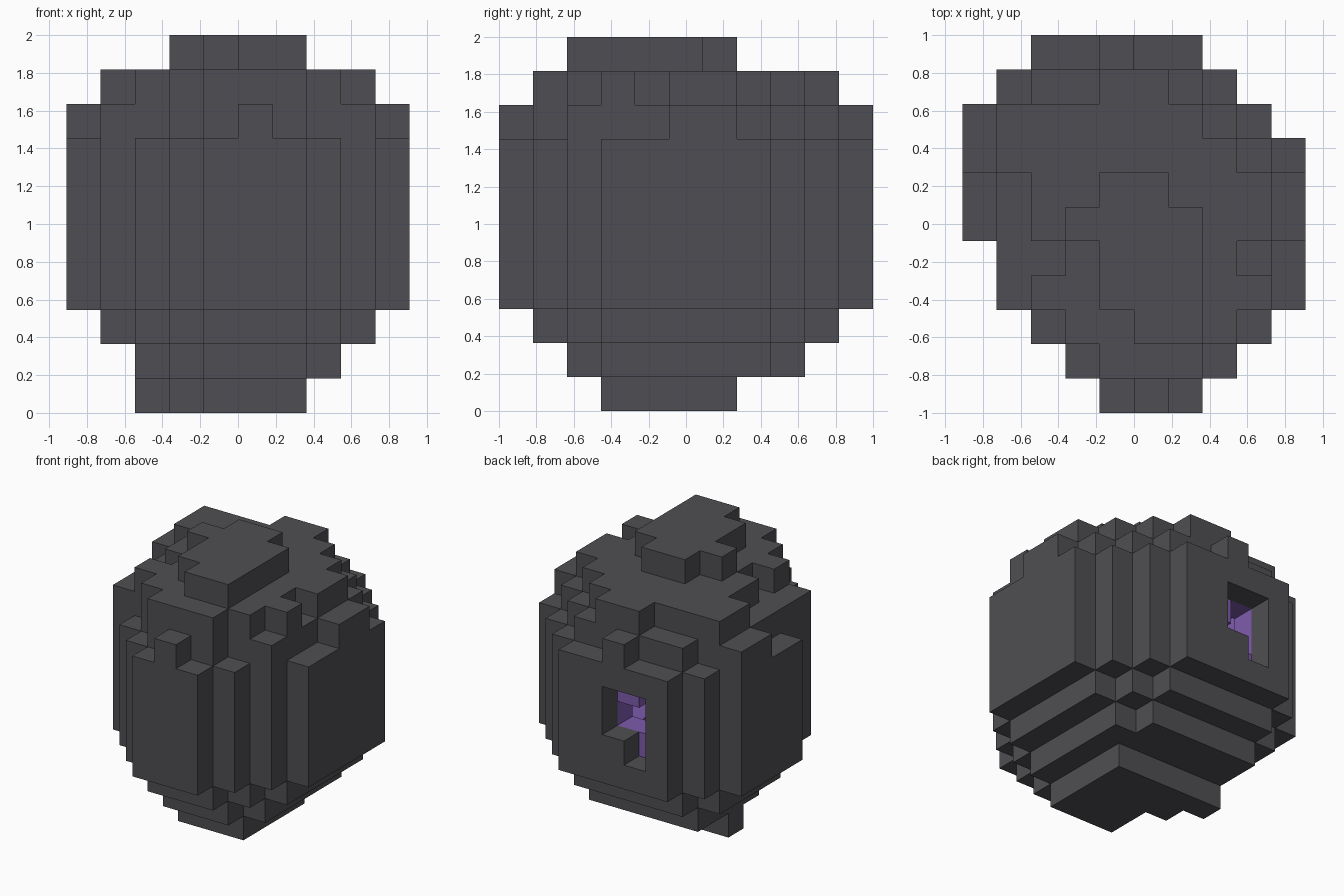
import bpy
import bmesh
from mathutils import Vector

cube = bpy.data.objects.get("Cube")
if cube:
    bpy.data.objects.remove(cube, do_unlink=True)

UNIT = 2 / 11
ORIGIN = Vector((-5, -5.5, 0))
AXES = [Vector(a) for a in ((1, 0, 0), (0, 1, 0), (0, 0, 1))]
STEPS = [a * s for a in AXES for s in (1, -1)]


def make_material(name, colour):
    mat = bpy.data.materials.new(name)
    mat.use_nodes = True
    mat.diffuse_color = (*colour, 1)
    bsdf = mat.node_tree.nodes["Principled BSDF"]
    bsdf.inputs["Base Color"].default_value = (*colour, 1)
    bsdf.inputs["Roughness"].default_value = 0.9
    return mat


def layer(first_row, *runs):
    """Cells of one horizontal slice: a (first, last) run in x for each row in y."""
    return {(x, first_row + j) for j, (lo, hi) in enumerate(runs) for x in range(lo, hi + 1)}


def shrink(cells):
    """Keep only the cells whose neighbours are all present."""
    dims = len(next(iter(cells)))
    kept = set()
    for cell in cells:
        near = [tuple(c + (s if n == d else 0) for n, c in enumerate(cell))
                for d in range(dims) for s in (1, -1)]
        if all(n in cells for n in near):
            kept.add(cell)
    return kept


def build_blocks(name, cells, solid, mat):
    """Mesh the faces of the cells that border empty space."""
    bm = bmesh.new()
    for cell in sorted(cells):
        centre = Vector(cell) + Vector((0.5, 0.5, 0.5))
        for step in STEPS:
            beside = tuple(int(c) for c in Vector(cell) + step)
            if beside in solid:
                continue
            side = Vector((step.y, step.z, step.x)) / 2
            up = step.cross(side)
            mid = centre + step / 2
            corners = (mid - side - up, mid + side - up, mid + side + up, mid - side + up)
            bm.faces.new([bm.verts.new((c + ORIGIN) * UNIT) for c in corners])
    bmesh.ops.remove_doubles(bm, verts=bm.verts, dist=UNIT / 100)
    mesh = bpy.data.meshes.new(name)
    bm.to_mesh(mesh)
    bm.free()
    mesh.materials.append(mat)
    obj = bpy.data.objects.new(name, mesh)
    bpy.context.collection.objects.link(obj)
    return obj


# Slices of the rounded rock, from the base to the cap
belly = layer(0, (4, 6), (3, 7), (2, 8), (1, 9), (1, 9), (0, 9),
              (0, 9), (0, 9), (0, 8), (1, 7), (2, 6))
lower = shrink(belly)
base = shrink(lower)
foot = layer(3, (4, 6), (4, 6), (3, 6), (2, 6))
shoulder = layer(0, (5, 5), (4, 6), (3, 8), (1, 8), (1, 8), (1, 9),
                 (1, 9), (0, 8), (0, 7), (2, 6), (4, 4))
crown = layer(1, (4, 6), (3, 7), (2, 8), (3, 7), (2, 8), (2, 8), (1, 7), (1, 6), (4, 5))
cap = layer(2, (5, 6), (4, 6), (4, 6), (3, 6), (4, 5))
slices = [foot, base, lower] + [belly] * 5 + [shoulder, crown, cap]
rock = {(x, y, z) for z, cells in enumerate(slices) for x, y in cells}

# Dark crust, crystal layer under it, and an empty hollow in the middle
inside = shrink(rock)
hollow = shrink(inside)
crust = rock - inside
crystal = inside - hollow

# Stepped opening in the back, narrower through the crystal
crust -= {(3, 10, z) for z in (4, 5, 6)} | {(4, 10, z) for z in (5, 6)}
crystal -= {(3, 9, 5), (3, 9, 6), (4, 9, 5)}
solid = crust | crystal

build_blocks("outer_crust", crust, solid, make_material("dark_grey_stone", (0.078, 0.076, 0.085)))
build_blocks("crystal_lining", crystal, solid, make_material("purple_crystal", (0.21, 0.105, 0.42)))
